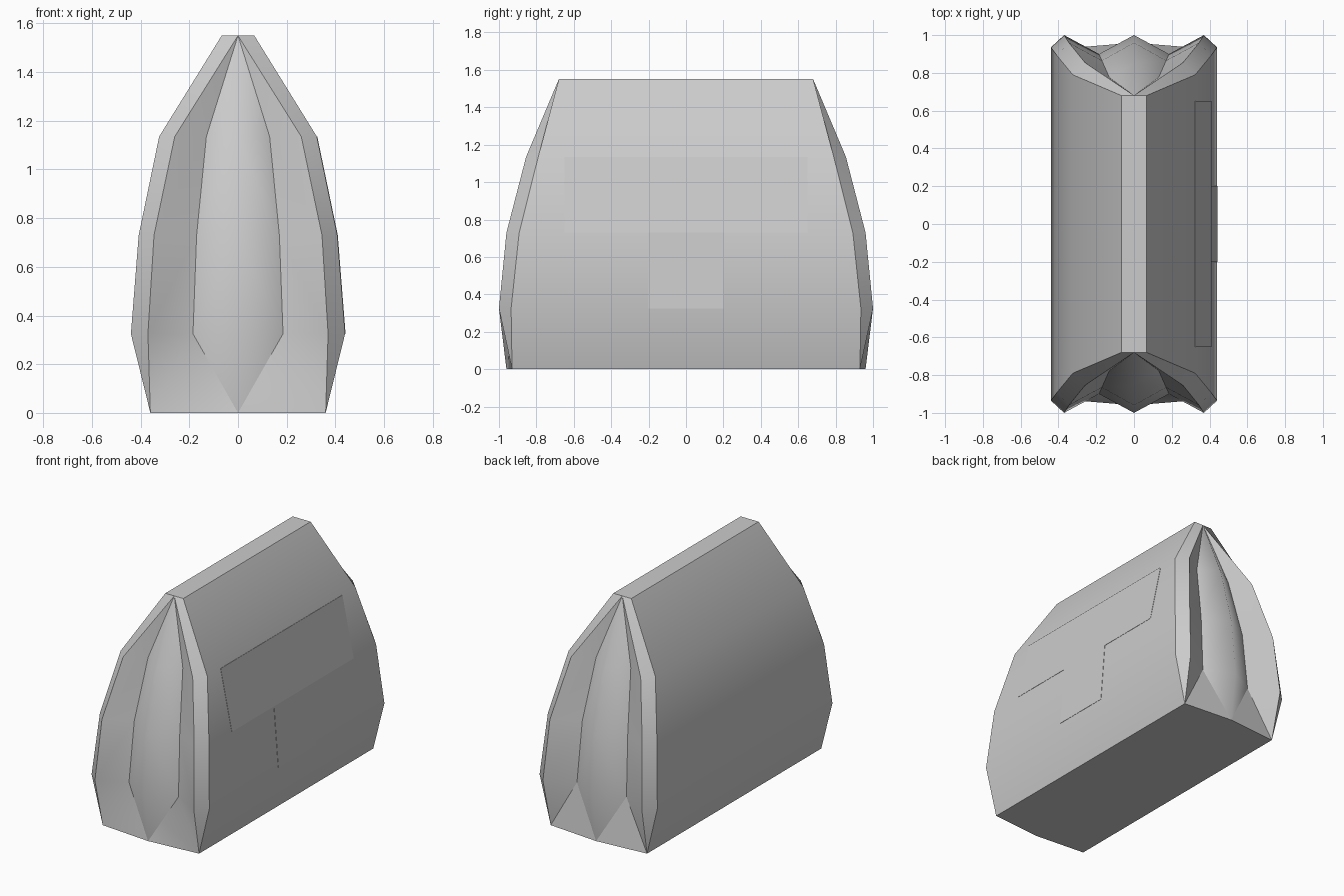
import bpy, bmesh

cube = bpy.data.objects.get("Cube")
if cube:
    bpy.data.objects.remove(cube, do_unlink=True)

# Plain grey for every part
grey = bpy.data.materials.new("plain_grey")
grey.use_nodes = True
COLOUR = (0.6, 0.6, 0.6, 1.0)
grey.diffuse_color = COLOUR
grey.node_tree.nodes["Principled BSDF"].inputs["Base Color"].default_value = COLOUR

# Levels: height, then (x, y) of the side edge, ridge, groove and centre line
LEVELS = [
    (0.00, (0.36, 0.93), (0.36, 0.93), (0.00, 0.96), (0.0, 0.96)),
    (0.325, (0.44, 0.935), (0.37, 1.00), (0.185, 0.90), (0.0, 1.00)),
    (0.73, (0.408, 0.892), (0.345, 0.96), (0.17, 0.865), (0.0, 0.96)),
    (1.135, (0.324, 0.79), (0.26, 0.855), (0.13, 0.775), (0.0, 0.855)),
    (1.55, (0.067, 0.68), (0.00, 0.68), (0.00, 0.68), (0.0, 0.68)),
]
TOP = len(LEVELS) - 1


def finish(name, bm):
    bmesh.ops.recalc_face_normals(bm, faces=bm.faces)
    for f in bm.faces:
        f.smooth = True
    mesh = bpy.data.meshes.new(name)
    bm.to_mesh(mesh)
    bm.free()
    mesh.materials.append(grey)
    obj = bpy.data.objects.new(name, mesh)
    bpy.context.collection.objects.link(obj)
    return obj


def build_body():
    bm = bmesh.new()
    cache = {}

    def vert(level, col, sx, sy):
        x, y = LEVELS[level][1 + col]
        key = (level, round(x * sx, 4) + 0.0, y * sy)
        if key not in cache:
            cache[key] = bm.verts.new((x * sx, y * sy, LEVELS[level][0]))
        return cache[key]

    def face(*verts):
        unique = list(dict.fromkeys(verts))
        if len(unique) > 2:
            bm.faces.new(unique)

    def sharp(a, b):
        edge = bm.edges.get((a, b)) if a != b else None
        if edge:
            edge.smooth = False

    # Fluted ends
    for sy in (-1, 1):
        for sx in (-1, 1):
            for i in range(TOP):
                for c in range(3):
                    a, b = vert(i, c, sx, sy), vert(i, c + 1, sx, sy)
                    d, e = vert(i + 1, c + 1, sx, sy), vert(i + 1, c, sx, sy)
                    if i == 0 and c == 1:
                        face(a, b, d)
                        face(a, d, e)
                        if sy > 0:
                            sharp(a, d)
                    else:
                        face(a, b, d, e)
    # Long curved sides
    for sx in (-1, 1):
        for i in range(TOP):
            face(vert(i, 0, sx, -1), vert(i, 0, sx, 1),
                 vert(i + 1, 0, sx, 1), vert(i + 1, 0, sx, -1))
    # Flat base and narrow top
    for i in (0, TOP):
        cap = [vert(i, c, sx, sy) for c, sx, sy in
               ((0, -1, -1), (3, 1, -1), (0, 1, -1),
                (0, 1, 1), (3, 1, 1), (0, -1, 1))]
        face(*cap)
        for a, b in zip(cap, cap[1:] + cap[:1]):
            sharp(a, b)
    # Crisp edges along side edges, ridges and grooves
    for sy in (-1, 1):
        for sx in (-1, 1):
            for i in range(TOP):
                for c in range(3):
                    sharp(vert(i, c, sx, sy), vert(i + 1, c, sx, sy))
    return finish("fluted_body", bm)


def build_panel():
    # Thin T-shaped panel lying on the left side
    bm = bmesh.new()
    lift = 0.002
    for half, lo, hi in ((0.65, 2, 3), (0.2, 1, 2)):
        corners = [(LEVELS[k][1][0] + lift, y, LEVELS[k][0])
                   for k, y in ((lo, -half), (lo, half), (hi, half), (hi, -half))]
        outer = [bm.verts.new(p) for p in corners]
        inner = [bm.verts.new((x - 0.004, y, z)) for x, y, z in corners]
        bm.faces.new(outer)
        bm.faces.new(inner[::-1])
        for k in range(4):
            n = (k + 1) % 4
            rim = bm.faces.new((outer[k], inner[k], inner[n], outer[n]))
            for e in rim.edges:
                e.smooth = False
    return finish("side_panel", bm)


build_body()
build_panel()
